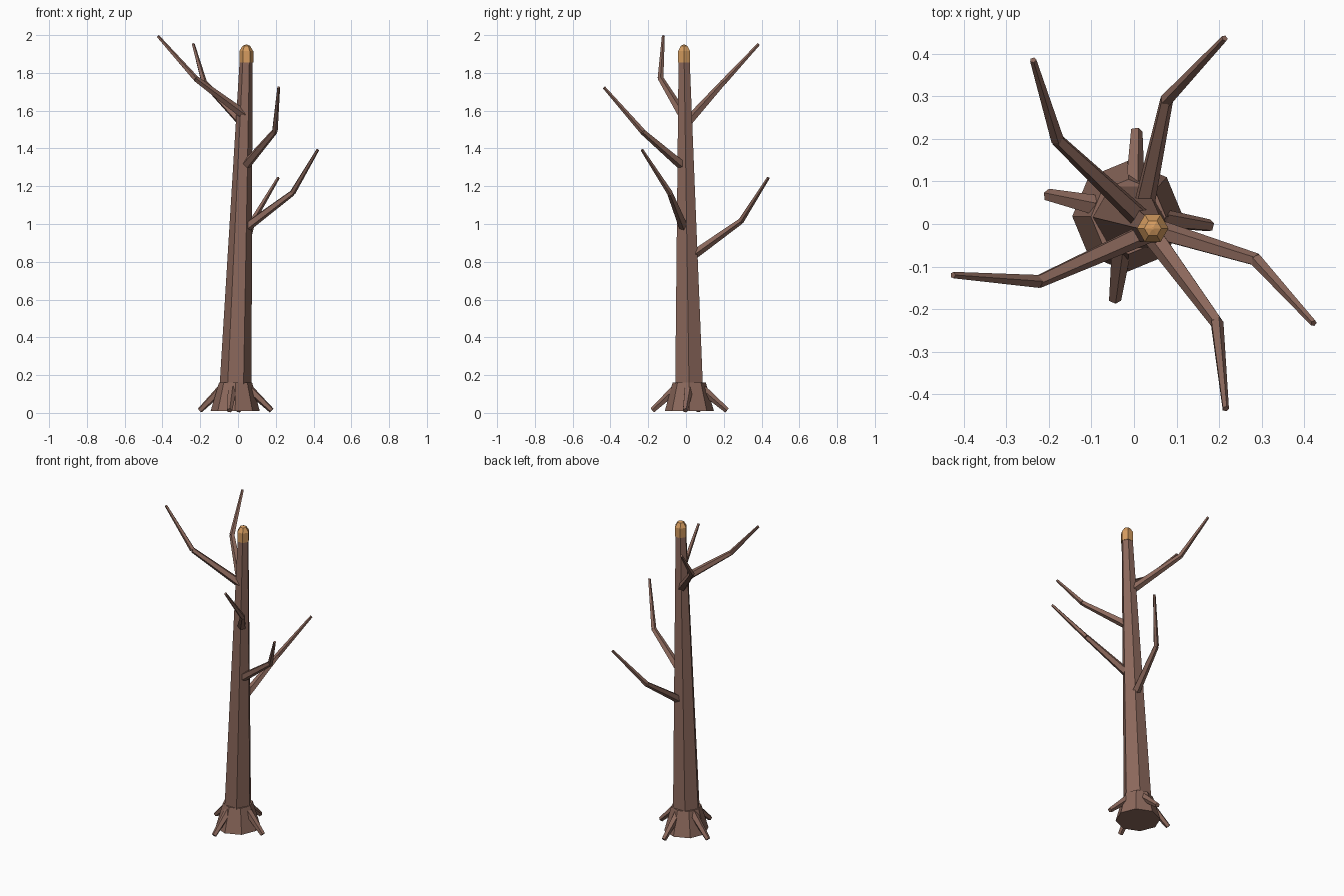
import bpy
import bmesh
from math import cos, sin, pi
from mathutils import Vector

cube = bpy.data.objects.get("Cube")
if cube:
    bpy.data.objects.remove(cube, do_unlink=True)


def material(name, rgb):
    m = bpy.data.materials.new(name)
    m.use_nodes = True
    m.diffuse_color = (*rgb, 1)
    m.node_tree.nodes["Principled BSDF"].inputs["Base Color"].default_value = (*rgb, 1)
    return m


bark = material("bark brown", (0.262, 0.14, 0.107))
wood = material("cut wood orange", (0.66, 0.33, 0.115))


def loft(bm, rings, sides, axis=Vector((0, 0, 1))):
    """Flat-sided tube through (centre, radius) rings that all face along axis."""
    turn = Vector((0, 0, 1)).rotation_difference(axis)
    loops = []
    for centre, radius in rings:
        loops.append([bm.verts.new(Vector(centre) + turn @ Vector(
            (radius * cos(2 * pi * i / sides), radius * sin(2 * pi * i / sides), 0)))
            for i in range(sides)])
    for low, high in zip(loops, loops[1:]):
        for i in range(sides):
            j = (i + 1) % sides
            bm.faces.new((low[i], low[j], high[j], high[i]))
    bm.faces.new(loops[0][::-1])
    bm.faces.new(loops[-1])


def limb(bm, start, end, r_start, r_end, sides=5):
    start, end = Vector(start), Vector(end)
    loft(bm, [(start, r_start), (end, r_end)], sides, (end - start).normalized())


def finish(bm, name, mat):
    mesh = bpy.data.meshes.new(name)
    bm.to_mesh(mesh)
    bm.free()
    mesh.materials.append(mat)
    bpy.context.collection.objects.link(bpy.data.objects.new(name, mesh))


# Leaning trunk
bm = bmesh.new()
loft(bm, [((-0.017, 0.018, 0.02), 0.088), ((0.043, -0.01, 1.87), 0.034)], 6)
finish(bm, "trunk", bark)

# Flared foot
bm = bmesh.new()
loft(bm, [((-0.015, 0.018, 0.01), 0.13), ((-0.013, 0.017, 0.16), 0.088)], 8)
finish(bm, "trunk_flare", bark)

# Domed cap on the sawn top
bm = bmesh.new()
top = [(1.855, 0.037), (1.915, 0.037), (1.943, 0.02), (1.95, 0.003)]
loft(bm, [((0.044, -0.01, z), r) for z, r in top], 6)
finish(bm, "trunk_cap", wood)

# Roots
roots = [
    ((0.0, 0.07, 0.14), (0.005, 0.217, 0.013)),
    ((-0.075, 0.04, 0.14), (-0.202, 0.068, 0.013)),
    ((-0.028, -0.04, 0.14), (-0.045, -0.177, 0.013)),
    ((0.045, 0.015, 0.14), (0.178, -0.004, 0.013)),
]
for n, (start, end) in enumerate(roots, 1):
    bm = bmesh.new()
    limb(bm, start, end, 0.026, 0.015)
    finish(bm, f"root_{n}", bark)

# Branches, each a thick lower part and a thin bent twig
branches = [
    ((0.03, -0.02, 1.58), (-0.225, -0.135, 1.77), (-0.425, -0.12, 1.995)),
    ((0.02, 0.01, 1.54), (-0.18, 0.198, 1.75), (-0.237, 0.385, 1.952)),
    ((0.02, 0.03, 0.83), (0.076, 0.29, 1.015), (0.213, 0.436, 1.245)),
    ((0.04, -0.01, 0.98), (0.288, -0.085, 1.165), (0.422, -0.233, 1.393)),
    ((0.04, -0.02, 1.31), (0.194, -0.23, 1.49), (0.215, -0.434, 1.723)),
]
for n, (start, bend, tip) in enumerate(branches, 1):
    bm = bmesh.new()
    limb(bm, start, bend, 0.026, 0.016)
    limb(bm, bend, tip, 0.016, 0.008)
    finish(bm, f"branch_{n}", bark)
